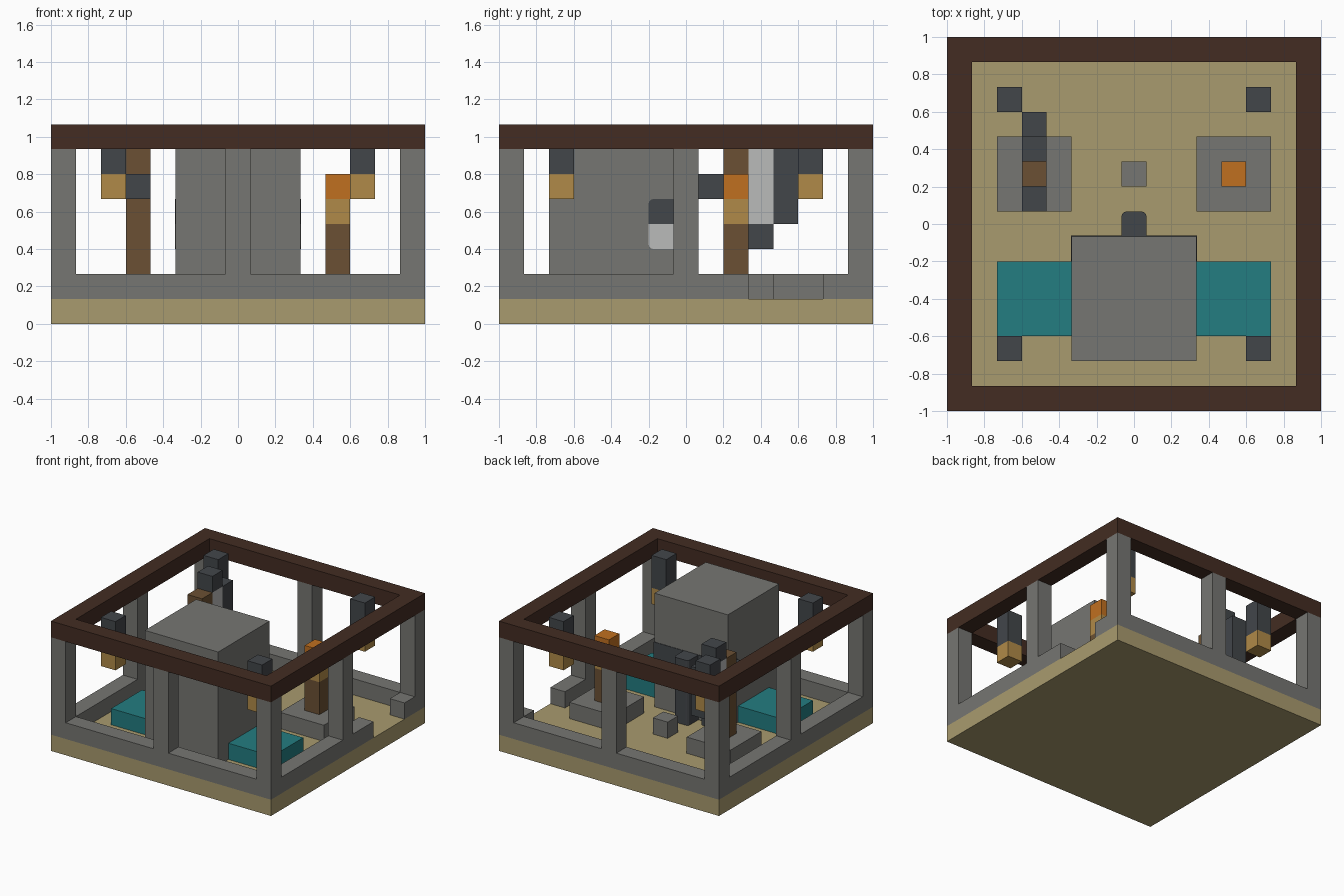
import bpy, bmesh
from mathutils import Vector

cube = bpy.data.objects.get("Cube")
if cube:
    bpy.data.objects.remove(cube, do_unlink=True)

U = 2 / 15  # one building cell


def material(name, hex_code):
    srgb = [int(hex_code[i:i + 2], 16) / 255 for i in (0, 2, 4)]
    lin = [c / 12.92 if c <= 0.04045 else ((c + 0.055) / 1.055) ** 2.4 for c in srgb]
    m = bpy.data.materials.new(name)
    m.use_nodes = True
    m.diffuse_color = (*lin, 1)
    m.node_tree.nodes["Principled BSDF"].inputs["Base Color"].default_value = (*lin, 1)
    return m


SAND = material("sandstone", "A99B6E")
STONE = material("grey stone", "767672")
BEAM = material("dark wood", "432C22")
SLATE = material("slate", "42464A")
WATER = material("teal", "237D81")
FLAME = material("orange", "C07020")
GLOW = material("amber", "B08A48")
WOOD = material("brown wood", "6B5033")
SILVER = material("light grey", "BABBBA")


def box(name, mat, x, y, z, round_edge=None):
    """Box from (min, max) ranges in cells; round_edge picks edges to round by midpoint."""
    lo, hi = Vector((x[0], y[0], z[0])) * U, Vector((x[1], y[1], z[1])) * U
    bm = bmesh.new()
    bmesh.ops.create_cube(bm, size=1)
    for v in bm.verts:
        v.co = Vector([(l + h) / 2 + c * (h - l) for l, h, c in zip(lo, hi, v.co)])
    if round_edge:
        edges = [e for e in bm.edges
                 if round_edge((e.verts[0].co + e.verts[1].co) / 2, lo, hi)]
        bmesh.ops.bevel(bm, geom=edges, offset=0.025, segments=3, profile=0.5,
                        affect='EDGES')
    me = bpy.data.meshes.new(name)
    bm.to_mesh(me)
    bm.free()
    me.materials.append(mat)
    ob = bpy.data.objects.new(name, me)
    bpy.context.collection.objects.link(ob)
    return ob


E, I = 7.5, 6.5  # outer and inner edge of the walls

# Floor, low walls with a doorway on the left, and the top beams
box("floor", SAND, (-E, E), (-E, E), (0, 1))
for label, a, b in (("front", -E, -I), ("back", I, E)):
    box(label + "_wall", STONE, (-E, E), (a, b), (1, 2))
    box(label + "_beam", BEAM, (-E, E), (a, b), (7, 8))
box("right_wall", STONE, (-E, -I), (-I, I), (1, 2))
box("left_wall", STONE, (I, E), (-I, 2.5), (1, 2))
box("left_wall_end", STONE, (I, E), (5.5, I), (1, 2))
for label, a, b in (("right", -E, -I), ("left", I, E)):
    box(label + "_beam", BEAM, (a, b), (-I, I), (7, 8))

# Pillars at the corners and the middle of each side
for x in (-7, 0, 7):
    for y in (-7, 0, 7):
        if x or y:
            box("pillar", STONE, (x - .5, x + .5), (y - .5, y + .5), (2, 7))

# Large stone block with a banded face on its rear edge
box("stone_block", STONE, (-2.5, 2.5), (-5.5, -.5), (1, 8))
W = 2.53
box("dark_band", SLATE, (-W, W), (-1.5, -.47), (4, 5),
    lambda m, lo, hi: m.y < lo.y + .001 and m.z > hi.z - .001)
box("light_band", SILVER, (-W, W), (-1.5, -.47), (3, 4),
    lambda m, lo, hi: m.y < lo.y + .001 and m.z < lo.z + .001)
box("nose_column", SLATE, (-.5, .5), (-.5, .5), (1, 5),
    lambda m, lo, hi: m.y > hi.y - .001 and abs(m.x) > .06)

# Pools, plinths and hanging lanterns on both sides
for s, label in ((-1, "right"), (1, "left")):
    def span(a, b):
        return tuple(sorted((s * a, s * b)))
    box(label + "_pool", WATER, span(2.5, 5.5), (-4.5, -1.5), (1, 2))
    box(label + "_plinth", STONE, span(2.5, 5.5), (.5, 3.5), (1, 2))
    for y in (-5, 5):
        box(label + "_chain", SLATE, span(4.5, 5.5), (y - .5, y + .5), (6, 8))
        box(label + "_lantern", GLOW, span(4.5, 5.5), (y - .5, y + .5), (5, 6))
box("small_stone", STONE, (-.5, .5), (1.5, 2.5), (1, 2))

# Torch on the left plinth
for name, mat, z in (("torch_handle", WOOD, (2, 4)), ("torch_ember", GLOW, (4, 5)),
                     ("torch_flame", FLAME, (5, 6))):
    box(name, mat, (3.5, 4.5), (1.5, 2.5), z)

# Axe on the right plinth
for name, mat, y, z in (("axe_handle", WOOD, 2, (2, 7)),
                        ("axe_head", SILVER, 3, (4, 7)),
                        ("axe_top", SLATE, 3, (7, 8)),
                        ("axe_heel", SLATE, 3, (3, 4)),
                        ("axe_edge", SLATE, 4, (4, 7)),
                        ("axe_poll", SLATE, 1, (5, 6))):
    box(name, mat, (-4.5, -3.5), (y - .5, y + .5), z)
